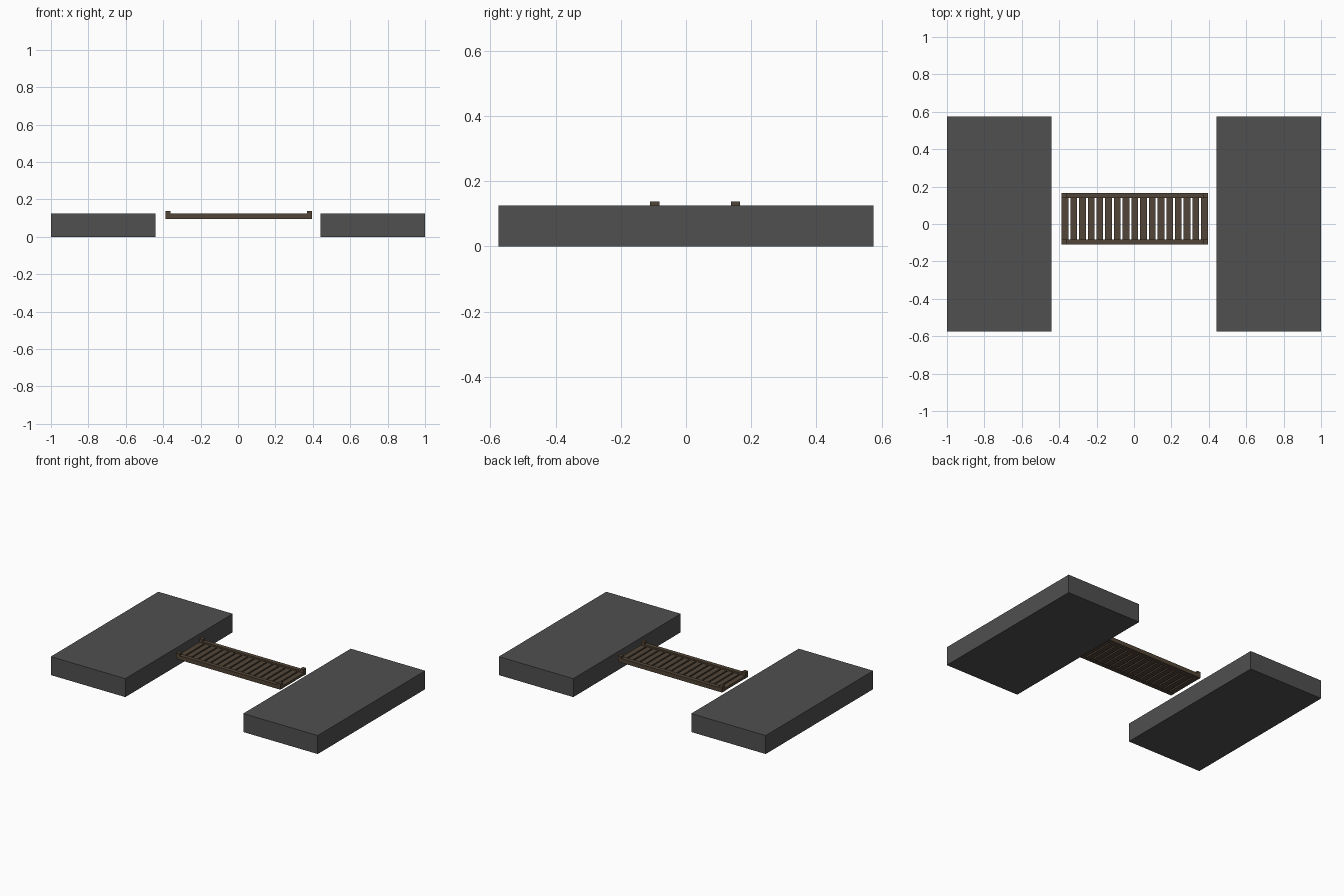
import bpy

if "Cube" in bpy.data.objects:
    bpy.data.objects.remove(bpy.data.objects["Cube"])


def material(name, rgb):
    m = bpy.data.materials.new(name)
    m.diffuse_color = (*rgb, 1)
    m.use_nodes = True
    m.node_tree.nodes["Principled BSDF"].inputs["Base Color"].default_value = m.diffuse_color
    return m


stone = material("dark grey stone", (0.08, 0.08, 0.08))
wood = material("dark brown wood", (0.085, 0.06, 0.038))


def box(name, x, y, z, mat):
    """Box from (min, max) ranges on each axis."""
    v = [(a, b, c) for a in x for b in y for c in z]
    f = [(0, 1, 3, 2), (4, 6, 7, 5), (0, 4, 5, 1), (2, 3, 7, 6), (0, 2, 6, 4), (1, 5, 7, 3)]
    me = bpy.data.meshes.new(name)
    me.from_pydata(v, [], f)
    me.materials.append(mat)
    ob = bpy.data.objects.new(name, me)
    bpy.context.collection.objects.link(ob)
    return ob


# Two stone platforms
box("left_platform", (-1, -0.442), (-0.575, 0.575), (0, 0.125), stone)
box("right_platform", (0.442, 1), (-0.575, 0.575), (0, 0.125), stone)

# Bridge side rails with raised end posts
X0, X1 = -0.387, 0.395
for side, y in (("front", (-0.110, -0.082)), ("back", (0.138, 0.166))):
    box(side + "_rail", (X0, X1), y, (0.096, 0.124), wood)
    box(side + "_left_post", (X0, X0 + 0.025), y, (0.124, 0.138), wood)
    box(side + "_right_post", (X1 - 0.025, X1), y, (0.124, 0.138), wood)

# Planks between the rails
COUNT, WIDTH = 17, 0.036
pitch = (X1 - X0 - WIDTH) / (COUNT - 1)
for i in range(COUNT):
    x = X0 + i * pitch
    box("plank", (x, x + WIDTH), (-0.082, 0.138), (0.097, 0.114), wood)
